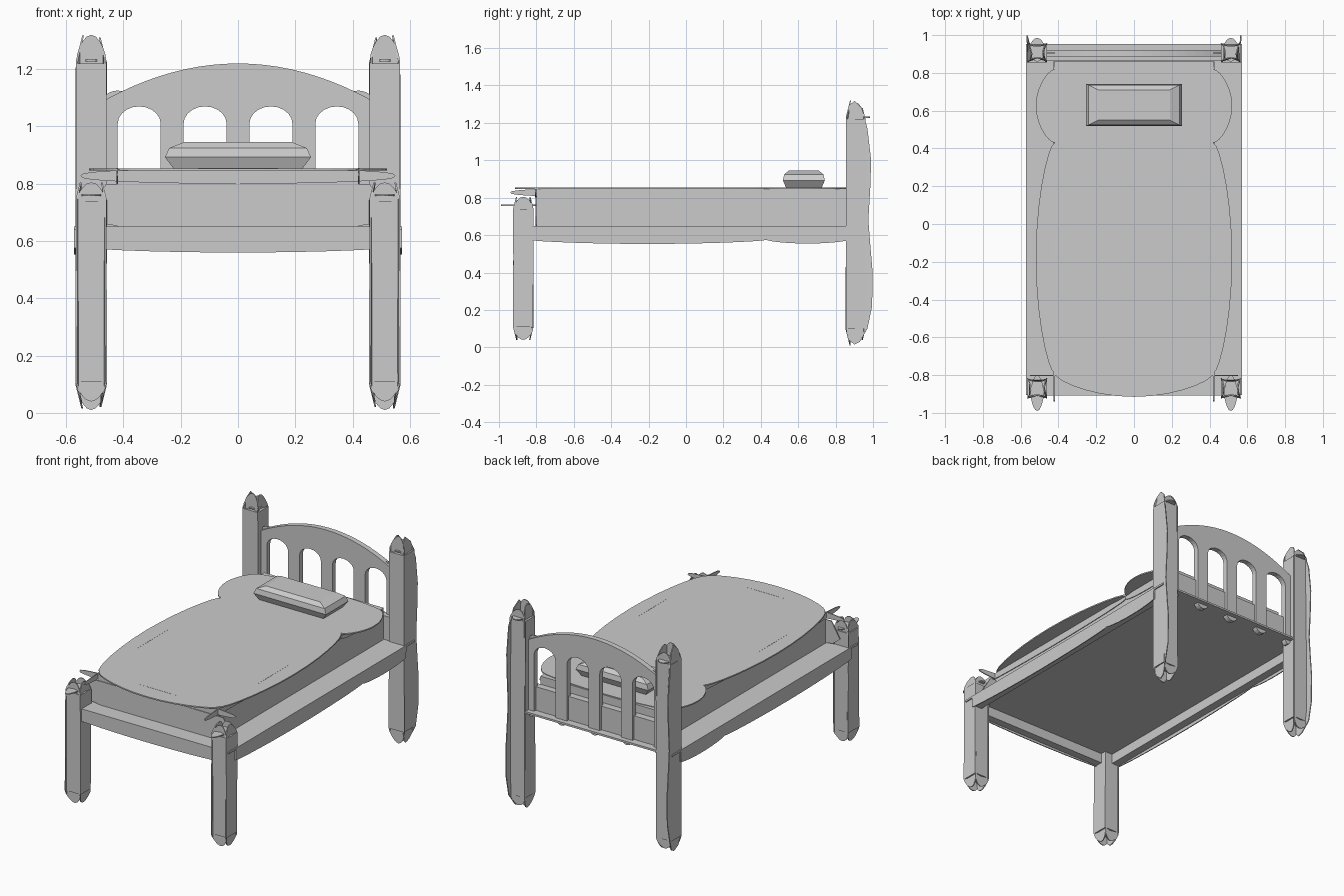
import bpy, bmesh, math
from mathutils import Vector

old = bpy.data.objects.get("Cube")
if old:
    bpy.data.objects.remove(old, do_unlink=True)

grey = bpy.data.materials.new("plain_grey")
grey.use_nodes = True
colour = (0.6, 0.6, 0.6, 1)
grey.diffuse_color = colour
grey.node_tree.nodes["Principled BSDF"].inputs["Base Color"].default_value = colour


def finish(name, bm):
    bmesh.ops.recalc_face_normals(bm, faces=bm.faces)
    mesh = bpy.data.meshes.new(name)
    bm.to_mesh(mesh)
    bm.free()
    mesh.materials.append(grey)
    ob = bpy.data.objects.new(name, mesh)
    bpy.context.collection.objects.link(ob)
    return ob


def box(name, lo, hi):
    bm = bmesh.new()
    bmesh.ops.create_cube(bm, size=1)
    for v in bm.verts:
        v.co = Vector([lo[i] + (v.co[i] + 0.5) * (hi[i] - lo[i]) for i in range(3)])
    return finish(name, bm)


def plate(name, outline, axis, pos, thick=0.006, lean=None):
    """Extrude a 2D outline along an axis; lean (low, high, slope) tilts the ends."""
    bm = bmesh.new()
    k = "xyz".index(axis)

    def place(p, d):
        c = list(p)
        c.insert(k, d)
        return bm.verts.new(c)

    face = bm.faces.new([place(p, pos - thick / 2) for p in outline])
    new = bmesh.ops.extrude_face_region(bm, geom=[face])["geom"]
    shift = Vector([thick if i == k else 0 for i in range(3)])
    bmesh.ops.translate(bm, vec=shift, verts=[g for g in new if isinstance(g, bmesh.types.BMVert)])
    if lean:
        low, high, slope = lean
        for v in bm.verts:
            v.co[k] += slope * max(0, low - v.co.z, v.co.z - high)
    return finish(name, bm)


def bow(a, b, depth, n=14, power=0.6):
    """Points from a towards b, bulging to the right of the path, denser at the ends."""
    a, b = Vector(a), Vector(b)
    d = (b - a).normalized()
    side = Vector((d.y, -d.x))
    steps = [(1 - math.cos(math.pi * i / n)) / 2 for i in range(n)]
    return [tuple(a.lerp(b, t) + side * depth * math.sin(math.pi * t) ** power) for t in steps]


def lens(u0, u1, v0, v1, power=0.35):
    mid = (v0 + v1) / 2
    return (bow((u0, mid), (u1, mid), mid - v0, 20, power)
            + bow((u1, mid), (u0, mid), v1 - mid, 20, power))


def capsule(u0, u1, v0, v1, end=0.09):
    """Upright strip with rounded ends."""
    lo, hi = v0 + end, v1 - end
    return bow((u0, lo), (u1, lo), end, 10) + bow((u1, hi), (u0, hi), end, 10)


# Posts and legs, with rounded facing plates on a square core
bulged_side = [(0.855, 0.1), (0.87, 0.04), (0.9, 0.015), (0.93, 0.03), (0.97, 0.1),
               (0.995, 0.22), (0.998, 0.4), (0.985, 0.55), (0.975, 0.68), (0.985, 0.85),
               (0.99, 1.0), (0.97, 1.17), (0.94, 1.28), (0.9, 1.318), (0.87, 1.29), (0.855, 1.23)]
for side, s in (("left", 1), ("right", -1)):
    x0, x1 = sorted((s * 0.46, s * 0.565))
    xm = (x0 + x1) / 2
    # Head posts
    head_ends = (0.1, 1.22)
    box(f"head_post_{side}", (x0, 0.855, 0.1), (x1, 0.955, 1.22))
    plate(f"head_post_front_{side}", capsule(x0, x1, 0.01, 1.32), "y", 0.855, lean=(*head_ends, 0.25))
    plate(f"head_post_back_{side}", capsule(x0, x1, 0.04, 1.28, 0.06), "y", 0.957,
          lean=(*head_ends, -0.25))
    plate(f"head_post_outer_{side}", bulged_side, "x", s * 0.565, lean=(*head_ends, s * -0.25))
    plate(f"head_post_inner_{side}", capsule(0.855, 0.957, 0.02, 1.31), "x", s * 0.46,
          lean=(*head_ends, s * 0.25))
    plate(f"head_post_cap_{side}", capsule(xm - 0.04, xm + 0.04, 0.86, 0.985, 0.05), "z", 1.23)
    # Foot legs
    leg_ends = (0.11, 0.74)
    box(f"foot_leg_{side}", (x0, -0.92, 0.11), (x1, -0.82, 0.74))
    for part, py, slope in (("front", -0.922, 0.25), ("back", -0.818, -0.25)):
        plate(f"foot_leg_{part}_{side}", capsule(x0, x1, 0.04, 0.805, 0.07), "y", py,
              lean=(*leg_ends, slope))
    for part, px, slope in (("a", x0, 0.25), ("b", x1, -0.25)):
        plate(f"foot_leg_side_{part}_{side}", capsule(-0.925, -0.815, 0.04, 0.805, 0.07), "x", px,
              lean=(*leg_ends, slope))
    plate(f"foot_leg_cap_{side}", capsule(xm - 0.035, xm + 0.035, -0.99, -0.8, 0.09), "z", 0.76)

    # Side rails with a drooping outer face
    r0, r1 = sorted((s * 0.515, s * 0.568))
    box(f"side_rail_{side}", (r0, -0.84, 0.575), (r1, 0.87, 0.645))
    droop = bow((-0.84, 0.575), (0.43, 0.575), 0.022) + bow((0.43, 0.575), (0.87, 0.575), 0.02)
    plate(f"side_rail_face_{side}", droop + [(0.87, 0.65), (-0.84, 0.65)], "x", s * 0.57)

    # Mattress edge fins
    plate(f"mattress_edge_long_{side}", lens(-0.94, 0.43, 0.8, 0.855), "x", s * 0.422)
    plate(f"mattress_edge_short_{side}", lens(0.43, 0.86, 0.8, 0.853), "x", s * 0.422)

# Base panel forming the ledge around the mattress, and the foot rail
box("base_panel", (-0.572, -0.905, 0.638), (0.572, 0.953, 0.65))
foot_droop = bow((-0.5, 0.575), (0.5, 0.575), 0.015)
box("foot_rail", (-0.515, -0.905, 0.575), (0.515, -0.855, 0.645))
plate("foot_rail_face", foot_droop + [(0.5, 0.65), (-0.5, 0.65)], "y", -0.906)

# Mattress body, front face and lobed top sheet
box("mattress", (-0.42, -0.8, 0.645), (0.42, 0.86, 0.85))
plate("mattress_front", [(-0.46, 0.8), (-0.52, 0.7), (-0.47, 0.66), (-0.4, 0.65),
                         (0.4, 0.65), (0.47, 0.66), (0.52, 0.7), (0.46, 0.8)], "y", -0.802)
plate("mattress_edge_front", lens(-0.55, 0.55, 0.8, 0.855), "y", -0.803)
sheet = (bow((-0.42, -0.79), (0.42, -0.79), 0.125) + bow((0.42, -0.79), (0.42, 0.43), 0.1)
         + bow((0.42, 0.43), (0.42, 0.82), 0.1) + bow((0.42, 0.82), (-0.42, 0.82), 0.035)
         + bow((-0.42, 0.82), (-0.42, 0.43), 0.1) + bow((-0.42, 0.43), (-0.42, -0.79), 0.1))
plate("mattress_top_sheet", sheet, "z", 0.85, 0.008)

# Headboard: arched top rail, stiles and slats with rounded feet in one outline
outline = [(x, 1.22 - 0.125 * (x / 0.46) ** 2) for x in [-0.46 + 0.046 * i for i in range(21)]]
right_end = 0.46
for a, b in ((0.27, 0.42), (0.04, 0.19), (-0.19, -0.04), (-0.42, -0.27)):
    outline += bow((right_end, 0.64), (b, 0.64), -0.03, 8) + [(b, 0.64)]
    c, r = (a + b) / 2, (b - a) / 2
    outline += [(c + r * math.cos(math.pi * i / 10), 1.01 + 0.06 * math.sin(math.pi * i / 10))
                for i in range(11)]
    right_end = a
outline += bow((right_end, 0.64), (-0.46, 0.64), -0.03, 8) + [(-0.46, 0.64)]
plate("headboard", outline, "y", 0.905, 0.034)
for side, s in (("left", 1), ("right", -1)):
    plate(f"headboard_shoulder_{side}", lens(s * 0.42 - 0.045, s * 0.42 + 0.045, 1.06, 1.125),
          "y", 0.905)
box("headboard_lower_rail", (-0.47, 0.862, 0.645), (0.47, 0.905, 0.8))

# Pillow: stacked rings, wide in the middle
bm = bmesh.new()
rings = []
for hx, hy, z in ((0.225, 0.095, 0.853), (0.255, 0.112, 0.893), (0.24, 0.105, 0.925), (0.19, 0.08, 0.945)):
    rings.append([bm.verts.new((sx * hx, 0.63 + sy * hy, z))
                  for sx, sy in ((-1, -1), (1, -1), (1, 1), (-1, 1))])
for low, high in zip(rings, rings[1:]):
    for i in range(4):
        j = (i + 1) % 4
        bm.faces.new((low[i], low[j], high[j], high[i]))
bm.faces.new(rings[0])
bm.faces.new(rings[-1])
finish("pillow", bm)
